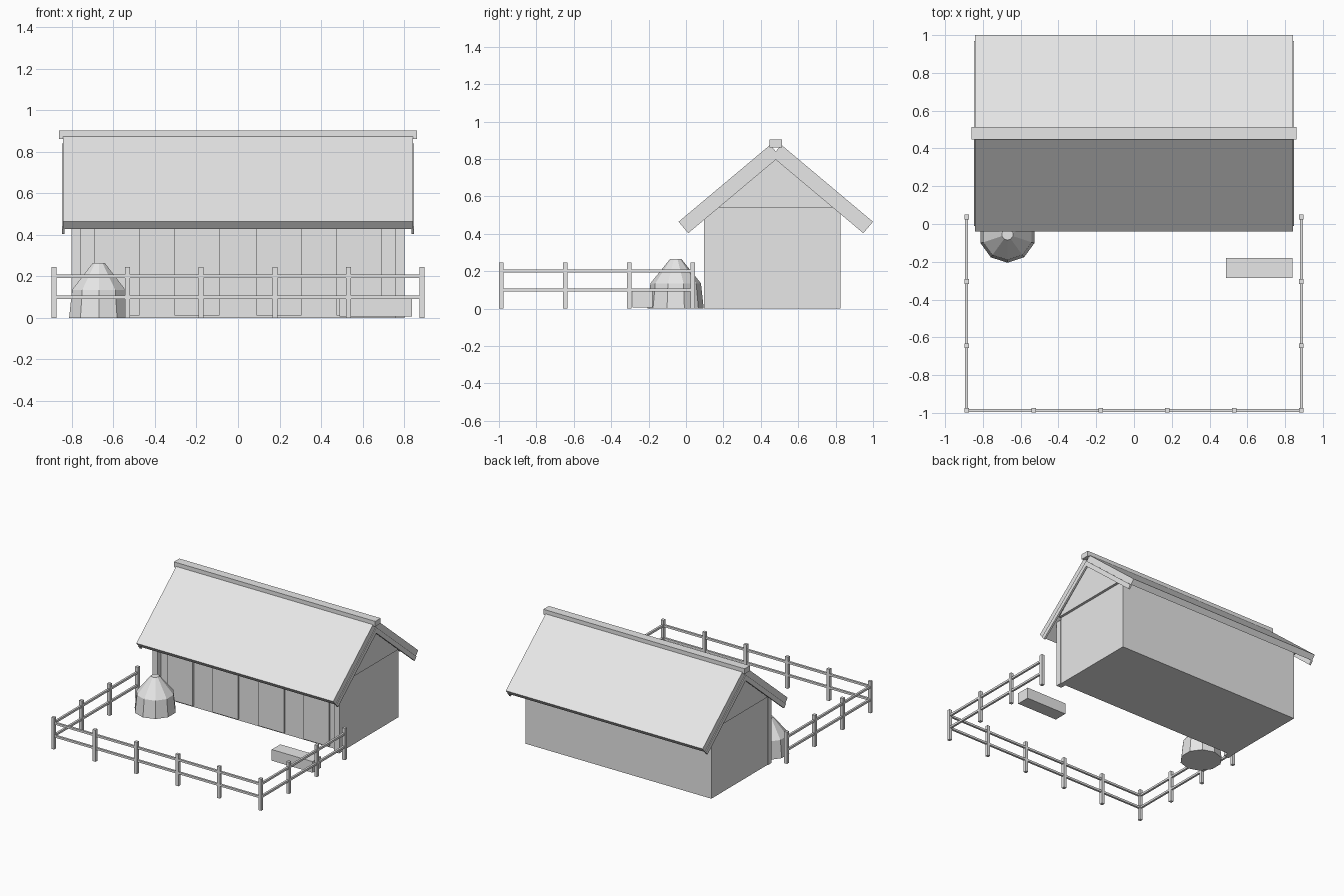
import bpy, bmesh, math
from mathutils import Matrix, Vector

cube = bpy.data.objects.get("Cube")
if cube:
    bpy.data.objects.remove(cube, do_unlink=True)

grey = bpy.data.materials.new("plain_light_grey")
grey.use_nodes = True
grey.diffuse_color = (0.8, 0.8, 0.8, 1)
grey.node_tree.nodes["Principled BSDF"].inputs["Base Color"].default_value = (0.8, 0.8, 0.8, 1)


def finish(name, bm):
    bmesh.ops.recalc_face_normals(bm, faces=bm.faces[:])
    mesh = bpy.data.meshes.new(name)
    bm.to_mesh(mesh)
    bm.free()
    mesh.materials.append(grey)
    obj = bpy.data.objects.new(name, mesh)
    bpy.context.scene.collection.objects.link(obj)
    return obj


def box(name, x, y, z):
    """Box from three (low, high) ranges."""
    bm = bmesh.new()
    mid = Vector([(a + b) / 2 for a, b in (x, y, z)])
    size = [b - a for a, b in (x, y, z)]
    bmesh.ops.create_cube(bm, size=1, matrix=Matrix.Translation(mid) @ Matrix.Diagonal(size + [1]))
    return finish(name, bm)


def prism(name, profile, x0, x1):
    """Extrude a (y, z) profile along x."""
    bm = bmesh.new()
    face = bm.faces.new([bm.verts.new((x0, y, z)) for y, z in profile])
    new = bmesh.ops.extrude_face_region(bm, geom=[face])["geom"]
    bmesh.ops.translate(bm, vec=(x1 - x0, 0, 0),
                        verts=[v for v in new if isinstance(v, bmesh.types.BMVert)])
    return finish(name, bm)


# House body and gable block
RIDGE_Y = 0.48
WALL_X, WALL_FRONT, WALL_BACK, WALL_TOP = 0.795, 0.14, 0.825, 0.54
box("house_walls", (-WALL_X, WALL_X), (WALL_FRONT, WALL_BACK), (0, WALL_TOP))
prism("gable", [(WALL_FRONT, WALL_TOP), (WALL_BACK, WALL_TOP), (RIDGE_Y, 0.835)], -0.815, 0.815)

# Front door panels
for i, x in enumerate((-0.583, -0.197, 0.197, 0.583)):
    box(f"door_panel_{i + 1}", (x - 0.108, x + 0.108), (0.125, 0.145), (0.012, 0.5))

# Corner posts holding the front eave
for side, s in (("right", -1), ("left", 1)):
    x = s * 0.778
    box(f"{side}_corner_post", (x - 0.022, x + 0.022), (0.095, 0.14), (0, 0.52))

# Roof slabs, with barge boards beneath their ends
PITCH = math.radians(40)
APEX, REACH, THICK, BOARD = 0.84, 0.49, 0.046, 0.034
slope = math.tan(PITCH)
ny, nz = math.sin(PITCH), math.cos(PITCH)
eave = APEX - REACH * slope
for side, s in (("front", -1), ("back", 1)):
    slab = [(0, APEX), (REACH, eave),
            (REACH + THICK * ny, eave + THICK * nz), (THICK * ny, APEX + THICK * nz)]
    barge = [(0, APEX), (REACH, eave),
             (REACH - BOARD * ny, eave - BOARD * nz), (0, APEX - BOARD / nz)]
    place = lambda pts: [(RIDGE_Y + s * d, z) for d, z in pts]
    prism(f"{side}_roof", place(slab), -0.842, 0.842)
    for end, e in (("right", -1), ("left", 1)):
        prism(f"{side}_{end}_barge_board", place(barge), e * 0.834, e * 0.848)

# Ridge beam
box("ridge_beam", (-0.861, 0.861), (RIDGE_Y - 0.033, RIDGE_Y + 0.033), (0.862, 0.903))

# Haystack with a steep skirt and conical top
bm = bmesh.new()
SIDES = 10
rings = []
for r, z in ((0.15, 0), (0.135, 0.135), (0.03, 0.265)):
    ring = []
    for k in range(SIDES):
        a = math.tau * k / SIDES - math.pi / 2
        ring.append(bm.verts.new((-0.67 + r * math.cos(a), -0.055 + r * math.sin(a), z)))
    rings.append(ring)
for low, high in zip(rings, rings[1:]):
    for k in range(SIDES):
        n = (k + 1) % SIDES
        bm.faces.new((low[k], low[n], high[n], high[k]))
bm.faces.new(rings[0])
bm.faces.new(rings[-1])
finish("haystack", bm)

# Feeding trough
box("trough", (0.488, 0.838), (-0.285, -0.18), (0.006, 0.092))

# Paddock fence: posts around three sides, two rails per side
FX, FRONT, END = 0.886, -0.987, 0.037
spots = [(-FX + 2 * FX * i / 5, FRONT) for i in range(6)]
spots += [(s * FX, FRONT + (END - FRONT) * i / 3) for s in (-1, 1) for i in (1, 2, 3)]
for i, (x, y) in enumerate(spots):
    box(f"fence_post_{i + 1}", (x - 0.012, x + 0.012), (y - 0.012, y + 0.012), (0, 0.245))
R = 0.008
for level, z in (("lower", 0.1), ("upper", 0.2)):
    height = (z - R, z + R)
    box(f"front_{level}_rail", (-FX, FX), (FRONT - R, FRONT + R), height)
    for side, s in (("right", -1), ("left", 1)):
        box(f"{side}_{level}_rail", (s * FX - R, s * FX + R), (FRONT, END), height)
